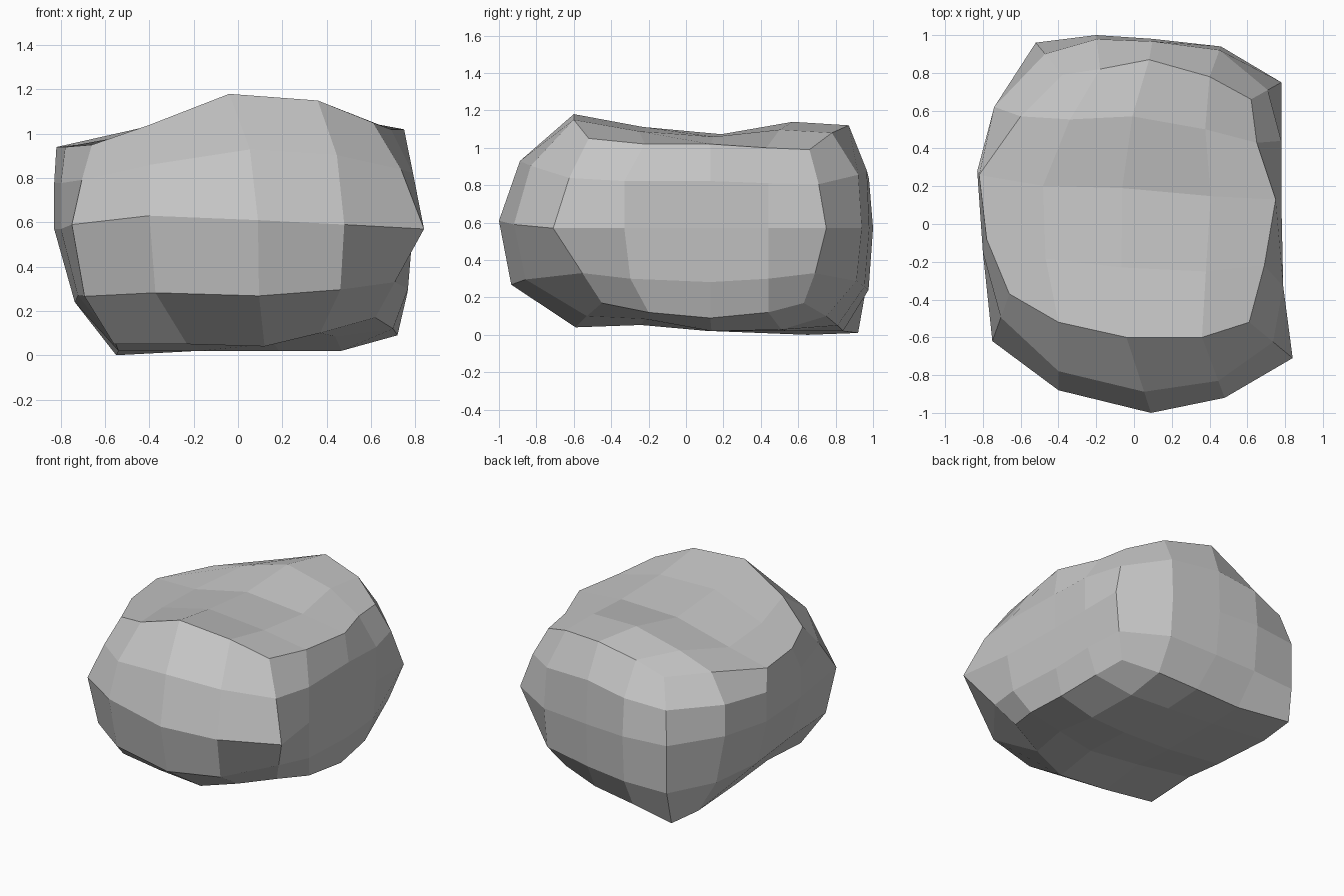
import bpy
import bmesh
from mathutils import Vector

cube = bpy.data.objects.get("Cube")
if cube:
    bpy.data.objects.remove(cube, do_unlink=True)

SEG = 4            # faces along each side of the boulder
COUNT = SEG * 4    # points around each outline


def outline(xs, ys, zs):
    """Closed outline, counter-clockwise from the front corner at -x."""
    return [Vector(p) for p in zip(xs, ys, zs)]


# Outlines of the upper rim, the waist and the lower rim
top_rim = outline(
    [-.66, -.4, -.04, .36, .61, .69, .75, .65, .62, .4, .08, -.18, -.38, -.6, -.82, -.78],
    [-.37, -.52, -.6, -.6, -.52, -.22, .13, .43, .66, .78, .87, .82, .79, .57, .26, -.08],
    [.95, 1.04, 1.18, 1.15, 1.05, 1.02, 1.02, 1, .99, 1.08, 1.12, 1.04, .96, .97, .94, .94])
waist = outline(
    [-.75, -.4, .09, .48, .84, .79, .78, .78, .78, .46, .1, -.2, -.52, -.74, -.83, -.8],
    [-.62, -.88, -1, -.92, -.71, -.33, .13, .44, .75, .94, .98, 1, .96, .62, .28, -.15],
    [.59, .63, .61, .59] + [.57] * 12)
bottom_rim = outline(
    [-.56, -.23, .12, .37, .62, .7, .72, .69, .63, .42, .15, -.17, -.53, -.55, -.54, -.56],
    [-.49, -.56, -.59, -.53, -.45, -.2, .13, .44, .63, .75, .81, .84, .92, .65, .2, -.12],
    [.05, .05, .04, .1, .17, .12, .09, .12, .17, .1, .05, .02, .01, 0, .02, .07])


def shoulder(rim, sides, corners, rise):
    """Rounded ring between the waist and a rim, with an inset per side and corner."""
    ring = []
    for i, (a, b) in enumerate(zip(waist, rim)):
        inset = corners if i % SEG == 0 else sides
        p = a.lerp(b, inset[i // SEG])
        p.z = a.z + (b.z - a.z) * rise
        ring.append(p)
    return ring


def cap(bm, ring, sag, flip):
    """Fill a rim with a grid blended from its four sides; sag is given per row."""
    co = [v.co for v in ring]
    grid = {}
    for j in range(SEG + 1):
        for i in range(SEG + 1):
            # Rim points are reused, inner points are blended
            if j == 0:
                v = ring[i]
            elif i == SEG:
                v = ring[SEG + j]
            elif j == SEG:
                v = ring[3 * SEG - i]
            elif i == 0:
                v = ring[COUNT - j]
            else:
                s, t = i / SEG, j / SEG
                p = co[i].lerp(co[3 * SEG - i], t)
                p += co[COUNT - j].lerp(co[SEG + j], s)
                front = co[0].lerp(co[SEG], s)
                back = co[3 * SEG].lerp(co[2 * SEG], s)
                p -= front.lerp(back, t)
                p.z += sag[j - 1] * 4 * s * (1 - s)
                if flip:
                    p.z = max(p.z, .02)
                v = bm.verts.new(p)
            grid[i, j] = v
    for j in range(SEG):
        for i in range(SEG):
            quad = [grid[i, j], grid[i + 1, j], grid[i + 1, j + 1], grid[i, j + 1]]
            bm.faces.new(quad[::-1] if flip else quad)


# Boulder: stacked rings closed by two caps
bm = bmesh.new()
lower = shoulder(bottom_rim, (.16, .25, .15, .32), (.3, .6, .5, 0), .6)
upper = shoulder(top_rim, (.28, 0, .12, 0), (.5, .45, .45, .35), .56)
levels = [bottom_rim, lower, waist, upper, top_rim]
rings = [[bm.verts.new(p) for p in level] for level in levels]
for low, high in zip(rings, rings[1:]):
    for i in range(COUNT):
        k = (i + 1) % COUNT
        bm.faces.new((low[i], low[k], high[k], high[i]))
cap(bm, rings[-1], (-.04, -.07, 0), False)
cap(bm, rings[0], (.02, -.03, -.04), True)
bmesh.ops.recalc_face_normals(bm, faces=bm.faces[:])

mesh = bpy.data.meshes.new("boulder")
bm.to_mesh(mesh)
bm.free()
boulder = bpy.data.objects.new("boulder", mesh)
bpy.context.collection.objects.link(boulder)

# Plain grey stone
stone = bpy.data.materials.new("grey_stone")
stone.use_nodes = True
grey = (.56, .56, .56, 1)
stone.diffuse_color = grey
stone.node_tree.nodes["Principled BSDF"].inputs["Base Color"].default_value = grey
mesh.materials.append(stone)
